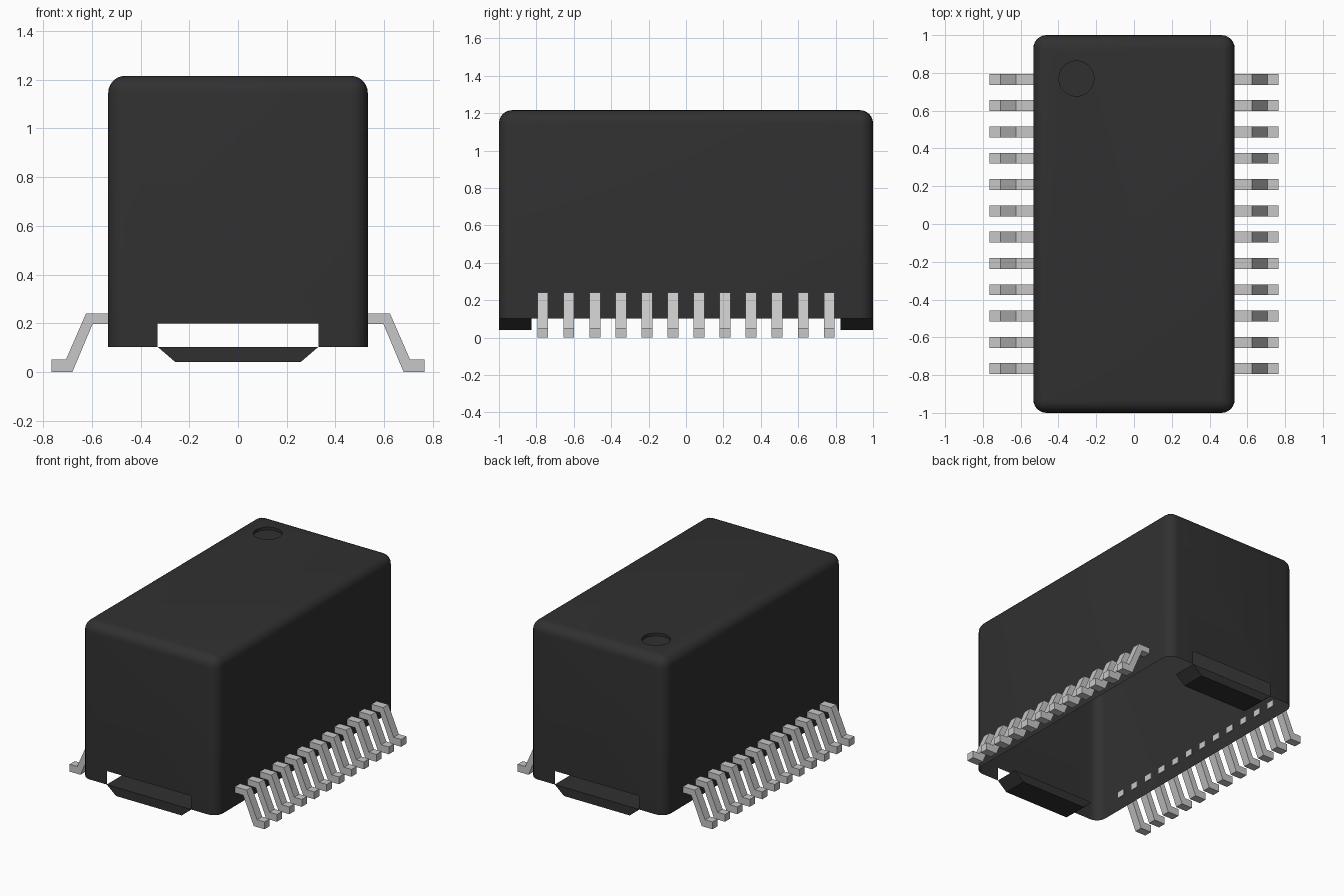
import bpy, bmesh, math
from mathutils import Matrix

cube = bpy.data.objects.get("Cube")
if cube:
    bpy.data.objects.remove(cube, do_unlink=True)

HALF_W, HALF_L, BASE, TOP = 0.533, 1.0, 0.103, 1.216
NOTCH_W, NOTCH_TOP = 0.33, 0.199
PIN_COUNT, PIN_SPAN, PIN_W = 12, 0.766, 0.058


def material(name, value):
    mat = bpy.data.materials.new(name)
    mat.use_nodes = True
    colour = (value, value, value, 1)
    mat.diffuse_color = colour
    mat.node_tree.nodes["Principled BSDF"].inputs["Base Color"].default_value = colour
    return mat


black = material("black plastic", 0.03)
metal = material("light grey metal", 0.57)


def make_object(name, bm, mat):
    mesh = bpy.data.meshes.new(name)
    bmesh.ops.recalc_face_normals(bm, faces=bm.faces)
    bm.to_mesh(mesh)
    bm.free()
    obj = bpy.data.objects.new(name, mesh)
    bpy.context.collection.objects.link(obj)
    if mat:
        mesh.materials.append(mat)
    return obj


def box(x, y, z0, z1):
    bm = bmesh.new()
    scale = Matrix.Diagonal((2 * x, 2 * y, z1 - z0, 1))
    bmesh.ops.create_cube(bm, size=1, matrix=Matrix.Translation((0, 0, (z0 + z1) / 2)) @ scale)
    return bm


def prism(name, profile, y0, y1, mat):
    """Extrude an x-z profile along y."""
    bm = bmesh.new()
    face = bm.faces.new([bm.verts.new((x, y0, z)) for x, z in profile])
    new = bmesh.ops.extrude_face_region(bm, geom=[face])["geom"]
    verts = [g for g in new if isinstance(g, bmesh.types.BMVert)]
    bmesh.ops.translate(bm, verts=verts, vec=(0, y1 - y0, 0))
    return make_object(name, bm, mat)


# Housing: rounded everywhere but the bottom rim
bm = box(HALF_W, HALF_L, BASE, TOP)
edges = [e for e in bm.edges if max(v.co.z for v in e.verts) > BASE + 0.1]
bmesh.ops.bevel(bm, geom=edges, offset=0.07, segments=6, profile=0.5, affect='EDGES')
housing = make_object("housing", bm, black)

# Cutters: slot for the end notches, disc for the orientation dimple
slot = make_object("slot_cutter", box(NOTCH_W, 1.2, -0.1, NOTCH_TOP), None)
bm = bmesh.new()
bmesh.ops.create_cone(bm, cap_ends=True, segments=40, radius1=0.093, radius2=0.093,
                      depth=0.04, matrix=Matrix.Translation((-0.305, 0.77, TOP)))
disc = make_object("dimple_cutter", bm, None)

bpy.context.view_layer.objects.active = housing
for cutter in (slot, disc):
    mod = housing.modifiers.new("cut", 'BOOLEAN')
    mod.operation = 'DIFFERENCE'
    mod.solver = 'EXACT'
    mod.object = cutter
    bpy.ops.object.modifier_apply(modifier=mod.name)
    bpy.data.objects.remove(cutter, do_unlink=True)

# Open the underside, leaving a thin hollow shell
bm = bmesh.new()
bm.from_mesh(housing.data)
inner = []
for f in bm.faces:
    c = f.calc_center_median()
    if c.z < BASE + 0.01 or (c.z < NOTCH_TOP + 0.01 and abs(c.x) < NOTCH_W + 0.01 and abs(c.y) < 0.9):
        inner.append(f)
bmesh.ops.delete(bm, geom=inner, context='FACES')
bm.to_mesh(housing.data)
bm.free()

housing.select_set(True)
bpy.ops.object.shade_smooth_by_angle(angle=math.radians(35))
housing.select_set(False)

# Standoff feet under both ends
foot = [(-NOTCH_W, BASE), (-0.258, 0.041), (0.258, 0.041), (NOTCH_W, BASE)]
for name, side in (("front_foot", -1), ("back_foot", 1)):
    prism(name, foot, side * HALF_L, side * 0.825, black)

# Gull-wing pins along both long sides
pin = [(HALF_W - 0.004, 0.24), (0.624, 0.24), (0.706, 0.052), (0.765, 0.052),
       (0.765, 0), (0.68, 0), (0.597, 0.197), (HALF_W - 0.004, 0.197)]
for i in range(PIN_COUNT):
    y = -PIN_SPAN + 2 * PIN_SPAN * i / (PIN_COUNT - 1)
    for label, side in (("left", 1), ("right", -1)):
        prism(f"{label}_pin_{i + 1}", [(side * x, z) for x, z in pin],
              y - PIN_W / 2, y + PIN_W / 2, metal)
